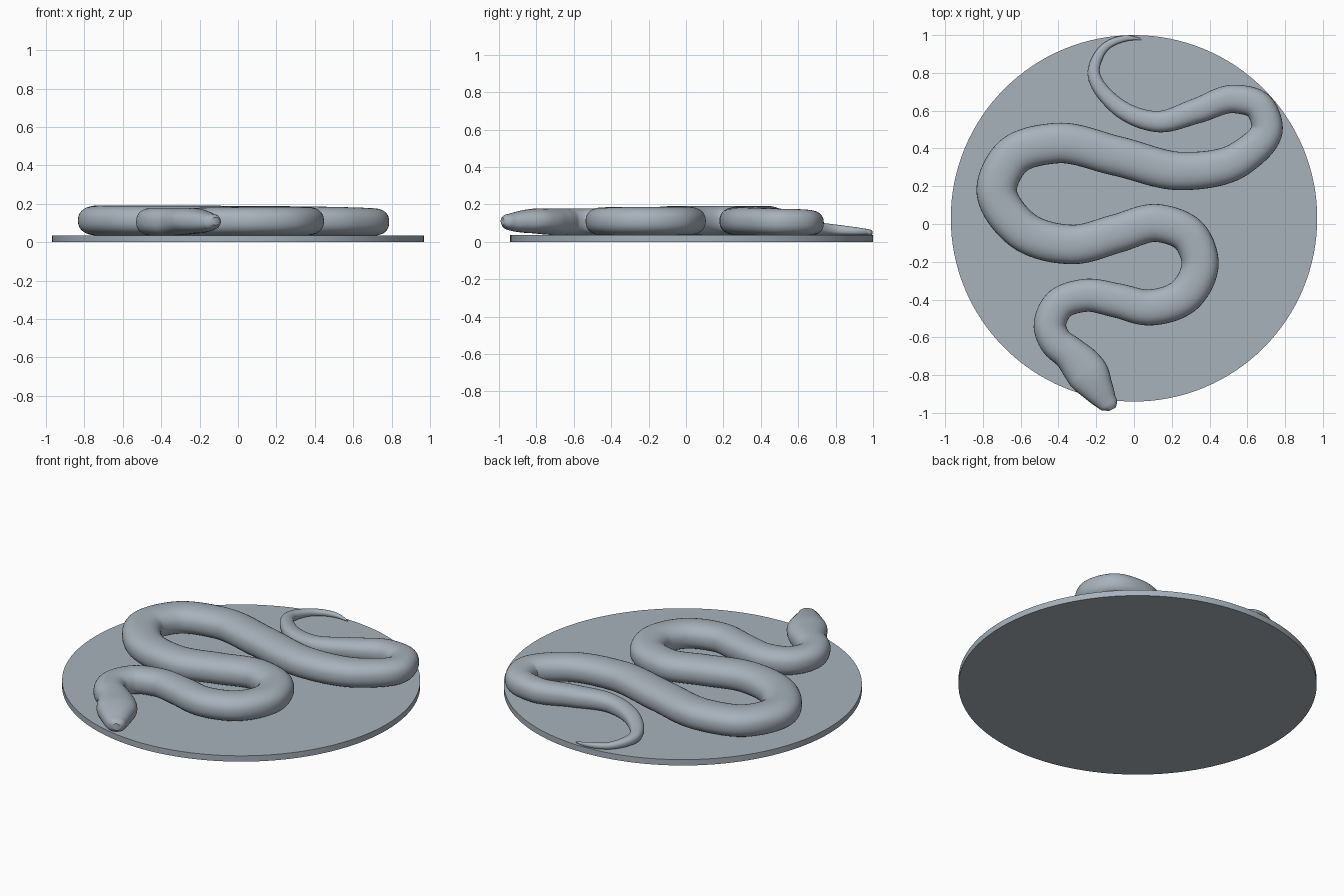
import bpy, bmesh, math
from mathutils import Vector

if "Cube" in bpy.data.objects:
    bpy.data.objects.remove(bpy.data.objects["Cube"])

PLATE_TOP = 0.035

stone = bpy.data.materials.new("blue grey")
stone.diffuse_color = (0.39, 0.445, 0.50, 1)
stone.use_nodes = True
stone.node_tree.nodes["Principled BSDF"].inputs["Base Color"].default_value = stone.diffuse_color

# Head stations: x, y, half width, bottom, top
head = [
    (-0.117, -0.982, 0.020, 0.090, 0.130),
    (-0.125, -0.966, 0.042, 0.074, 0.142),
    (-0.145, -0.940, 0.057, 0.062, 0.150),
    (-0.187, -0.880, 0.083, 0.050, 0.166),
    (-0.240, -0.800, 0.110, 0.044, 0.178),
    (-0.285, -0.742, 0.106, 0.038, 0.178),
    (-0.340, -0.685, 0.092, 0.035, 0.178),
]

# Body stations from neck to tail tip: x, y, half width
body = [
    (-0.412, -0.625, 0.087), (-0.445, -0.545, 0.086), (-0.40, -0.43, 0.086),
    (-0.26, -0.378, 0.087), (-0.09, -0.405, 0.091), (0.08, -0.442, 0.095),
    (0.272, -0.375, 0.097), (0.35, -0.21, 0.098), (0.295, -0.065, 0.099),
    (0.125, 0.005, 0.100), (-0.09, -0.05, 0.102), (-0.315, -0.108, 0.104),
    (-0.60, -0.025, 0.106), (-0.727, 0.18, 0.107), (-0.645, 0.355, 0.107),
    (-0.415, 0.428, 0.107), (-0.09, 0.36, 0.105), (0.26, 0.28, 0.101),
    (0.56, 0.345, 0.093), (0.705, 0.51, 0.083), (0.66, 0.625, 0.079),
    (0.53, 0.662, 0.075), (0.335, 0.60, 0.067), (0.125, 0.542, 0.056),
    (-0.09, 0.625, 0.045), (-0.213, 0.81, 0.032), (-0.155, 0.935, 0.022),
    (-0.03, 0.984, 0.014), (0.04, 0.978, 0.004),
]


def with_height(x, y, w):
    h = min(1.75 * w, 0.09 + 0.62 * w)
    return (x, y, w, PLATE_TOP, PLATE_TOP + h)


def vec(row):
    return Vector(row[:2])


stations = head + [with_height(*row) for row in body]


def smooth_path(rows, step=0.016):
    """Chord-length Hermite interpolation through every station."""
    n = len(rows)
    dist = [(vec(rows[i + 1]) - vec(rows[i])).length for i in range(n - 1)]
    slope = [[(b - a) / d for a, b in zip(rows[i], rows[i + 1])]
             for i, d in enumerate(dist)]
    tan = [slope[0]]
    for i in range(1, n - 1):
        d0, d1 = dist[i - 1], dist[i]
        tan.append([(a * d1 + b * d0) / (d0 + d1)
                    for a, b in zip(slope[i - 1], slope[i])])
    tan.append(slope[-1])
    out = []
    for i, d in enumerate(dist):
        count = max(2, math.ceil(d / step))
        for k in range(count):
            t = k / count
            a = 2 * t**3 - 3 * t**2 + 1
            b = t**3 - 2 * t**2 + t
            c = -2 * t**3 + 3 * t**2
            e = t**3 - t**2
            out.append([a * p + b * d * m + c * q + e * d * r for p, m, q, r
                        in zip(rows[i], tan[i], rows[i + 1], tan[i + 1])])
    out.append(list(rows[-1]))
    return out


def sweep(name, rows, sides=32, power=0.86):
    """Skin a rounded, slightly squared section along the path."""
    bm = bmesh.new()
    rings = []
    for i, (x, y, w, lo, hi) in enumerate(rows):
        ahead = vec(rows[min(i + 1, len(rows) - 1)])
        behind = vec(rows[max(i - 1, 0)])
        d = (ahead - behind).normalized()
        ring = []
        for k in range(sides):
            a = 2 * math.pi * k / sides
            c, s = math.cos(a), math.sin(a)
            u = math.copysign(abs(c) ** power, c) * w
            v = math.copysign(abs(s) ** power, s) * (hi - lo) / 2
            ring.append(bm.verts.new((x - d.y * u, y + d.x * u, (lo + hi) / 2 + v)))
        rings.append(ring)
    for r0, r1 in zip(rings, rings[1:]):
        for k in range(sides):
            j = (k + 1) % sides
            bm.faces.new((r0[k], r0[j], r1[j], r1[k]))
    bm.faces.new(rings[0])
    bm.faces.new(rings[-1])
    bmesh.ops.recalc_face_normals(bm, faces=bm.faces)
    mesh = bpy.data.meshes.new(name)
    bm.to_mesh(mesh)
    bm.free()
    obj = bpy.data.objects.new(name, mesh)
    bpy.context.collection.objects.link(obj)
    return obj


def finish(obj):
    obj.data.materials.append(stone)
    bpy.ops.object.select_all(action='DESELECT')
    obj.select_set(True)
    bpy.context.view_layer.objects.active = obj
    bpy.ops.object.shade_smooth_by_angle(angle=math.radians(40))


# Snake, head and tail in one continuous skin
finish(sweep("snake", smooth_path(stations)))

# Round base plate
bpy.ops.mesh.primitive_cylinder_add(vertices=128, radius=0.97, depth=PLATE_TOP,
                                    location=(0, 0.03, PLATE_TOP / 2))
plate = bpy.context.object
plate.name = "base_plate"
finish(plate)
